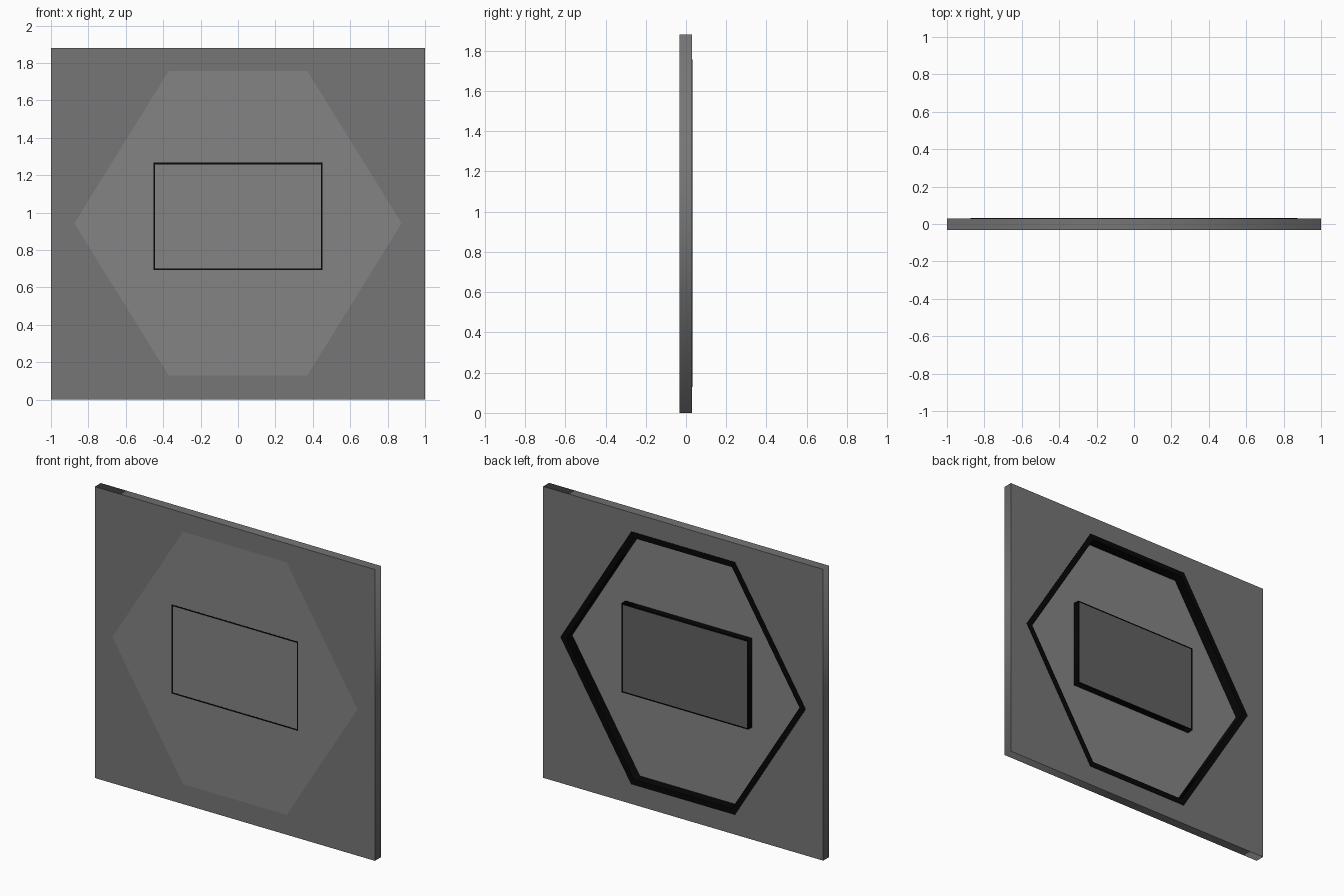
import bpy
from math import radians
from mathutils import Matrix

if "Cube" in bpy.data.objects:
    bpy.data.objects.remove(bpy.data.objects["Cube"])


def material(name, value):
    m = bpy.data.materials.new(name)
    m.diffuse_color = (value, value, value, 1)
    m.use_nodes = True
    m.node_tree.nodes["Principled BSDF"].inputs["Base Color"].default_value = m.diffuse_color
    return m


def slab(name, loops, y0, y1, mat):
    """Extrude nested x-z outlines (outer first, then holes) from y0 to y1."""
    curve = bpy.data.curves.new(name, 'CURVE')
    curve.dimensions = '2D'
    curve.fill_mode = 'BOTH'
    curve.extrude = (y1 - y0) / 2
    for pts in loops:
        s = curve.splines.new('POLY')
        s.points.add(len(pts) - 1)
        for p, (x, z) in zip(s.points, pts):
            p.co = (x, z, 0, 1)
        s.use_cyclic_u = True
    temp = bpy.data.objects.new(name + "_outline", curve)
    bpy.context.collection.objects.link(temp)
    bpy.context.view_layer.update()
    mesh = bpy.data.meshes.new_from_object(temp)
    bpy.data.objects.remove(temp)
    mesh.transform(Matrix.Translation((0, (y0 + y1) / 2, 0)) @ Matrix.Rotation(radians(90), 4, 'X'))
    mesh.materials.clear()
    mesh.materials.append(mat)
    obj = bpy.data.objects.new(name, mesh)
    bpy.context.collection.objects.link(obj)
    return obj


def rect(x, z0, z1):
    return [(-x, z0), (x, z0), (x, z1), (-x, z1)]


def hexagon(tip, half, h, zc=0.943):
    return [(tip, zc), (half, zc + h), (-half, zc + h),
            (-tip, zc), (-half, zc - h), (half, zc - h)]


plate_mat = material("plate_grey", 0.18)
panel_mat = material("panel_grey", 0.23)
screen_mat = material("dark_grey", 0.12)
black = material("black", 0.002)

hex_outer = hexagon(0.875, 0.37, 0.815)
hex_inner = hexagon(0.833, 0.35, 0.779)

# Square plate with a hexagonal opening
slab("plate", [rect(1.0, 0, 1.88), hex_outer], -0.032, 0.029, plate_mat)
# Thin panel closing the opening at the front
slab("hex_panel", [hex_outer], -0.032, -0.029, panel_mat)
# Black lining around the opening
slab("hex_rim", [hex_outer, hex_inner], -0.029, 0.032, black)
# Raised rectangle with a black edge on the back of the panel
slab("rectangle_rim", [rect(0.452, 0.692, 1.267), rect(0.443, 0.701, 1.258)], -0.0325, 0.012, black)
slab("rectangle_panel", [rect(0.443, 0.701, 1.258)], -0.029, 0.012, screen_mat)
